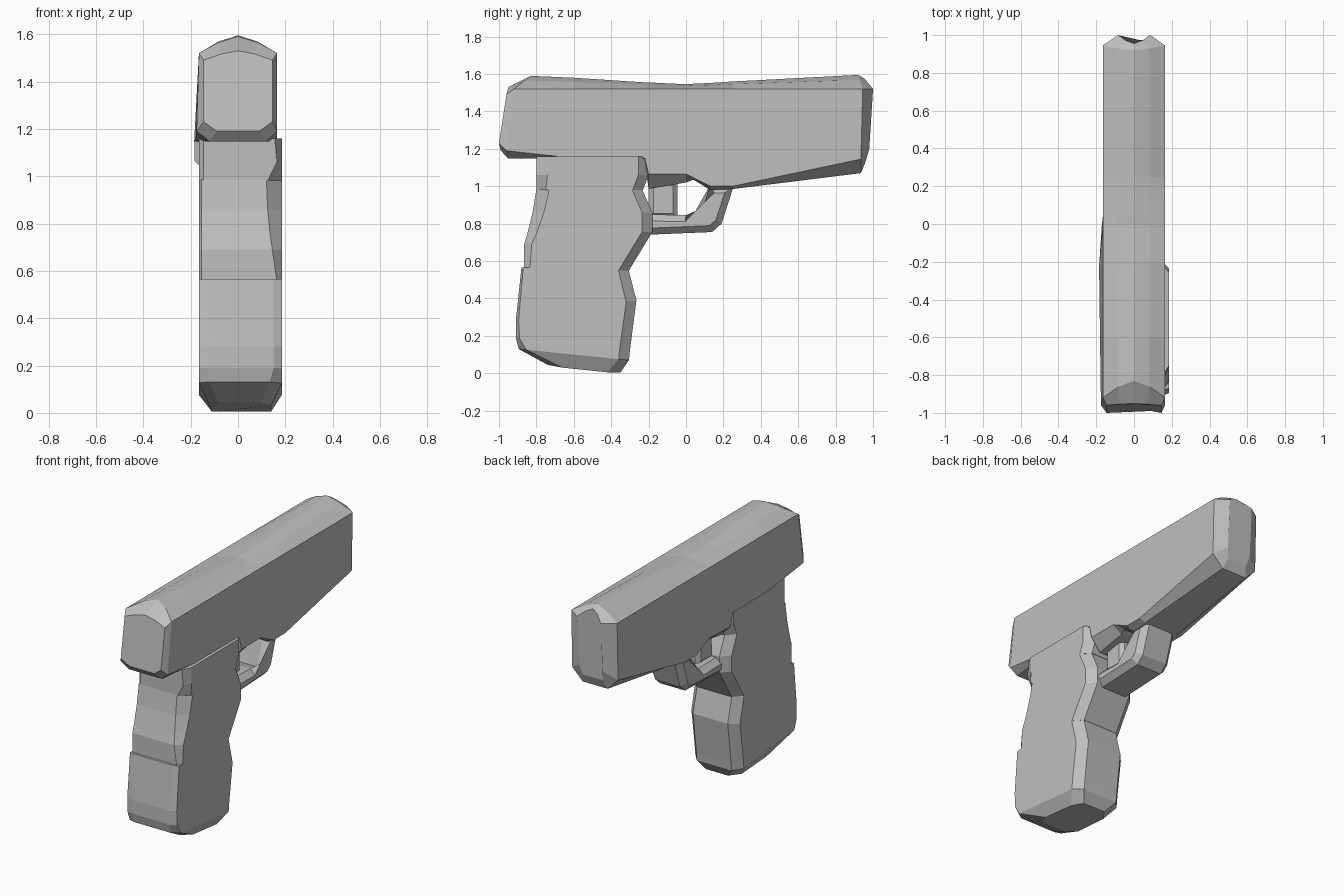
import bpy
import bmesh

cube = bpy.data.objects.get("Cube")
if cube:
    bpy.data.objects.remove(cube, do_unlink=True)

GREY = (0.52, 0.52, 0.52, 1)
grey = bpy.data.materials.new("plain grey")
grey.use_nodes = True
grey.diffuse_color = GREY
grey.node_tree.nodes["Principled BSDF"].inputs["Base Color"].default_value = GREY


def finish(name, bm):
    """Turn a bmesh into a flat shaded grey object."""
    bmesh.ops.recalc_face_normals(bm, faces=bm.faces[:])
    mesh = bpy.data.meshes.new(name)
    bm.to_mesh(mesh)
    bm.free()
    mesh.materials.append(grey)
    obj = bpy.data.objects.new(name, mesh)
    bpy.context.collection.objects.link(obj)
    return obj


def loft(name, rings):
    """Skin a row of equal rings and cap both ends."""
    bm = bmesh.new()
    rows = [[bm.verts.new(p) for p in ring] for ring in rings]
    n = len(rows[0])
    for a, b in zip(rows, rows[1:]):
        for i in range(n):
            j = (i + 1) % n
            bm.faces.new((a[i], a[j], b[j], b[i]))
    bm.faces.new(rows[0])
    bm.faces.new(rows[-1])
    return finish(name, bm)


def slab(name, profile, half_width, chamfer, x_mid=0):
    """Extrude a side profile (y, z) across x and chamfer its rims."""
    bm = bmesh.new()
    sides = [[bm.verts.new((x_mid + s * half_width, y, z)) for y, z in profile]
             for s in (-1, 1)]
    caps = [bm.faces.new(side) for side in sides]
    n = len(profile)
    for i in range(n):
        j = (i + 1) % n
        bm.faces.new((sides[0][i], sides[0][j], sides[1][j], sides[1][i]))
    rim = {e for f in caps for e in f.edges}
    bmesh.ops.bevel(bm, geom=list(rim), offset=chamfer, segments=1, affect='EDGES')
    return finish(name, bm)


def slide_ring(ridge, shoulder, low, bottom, w, wb, bulge=0):
    """Cross-section of the slide; each station is (y, z)."""
    mid = [0.35 * s + 0.65 * r for s, r in zip(shoulder, ridge)]
    return [(0, *ridge), (0.5 * w, *mid), (w, *shoulder), (w, *low), (wb, *bottom),
            (-wb, *bottom), (-w - bulge, *low), (-w, *shoulder), (-0.5 * w, *mid)]


def grip_ring(front, back, cx_left, cx_right, cy):
    """Horizontal grip section with cut corners; front and back are (y, z)."""
    left, right = 0.185, -0.165
    (yf, zf), (yb, zb) = front, back

    def level(y):
        return zf + (zb - zf) * (y - yf) / (yb - yf)

    flat = [(left - cx_left, yf), (left, yf + cy), (left, yb - 0.055), (left - 0.05, yb),
            (right + 0.05, yb), (right, yb - 0.055), (right, yf + cy * 0.4),
            (right + cx_right, yf)]
    return [(x, y, level(y)) for x, y in flat]


# Slide with the frame rail below it, front to back
loft("slide", [
    slide_ring((-0.95, 1.53), (-0.96, 1.49), (-1.0, 1.23), (-0.99, 1.19), 0.145, 0.09),
    slide_ring((-0.83, 1.59), (-0.92, 1.52), (-0.96, 1.19), (-0.95, 1.147), 0.165, 0.12, 0.01),
    slide_ring((-0.6, 1.58), (-0.6, 1.52), (-0.6, 1.15), (-0.6, 1.147), 0.165, 0.15, 0.015),
    slide_ring((-0.22, 1.555), (-0.22, 1.52), (-0.22, 1.15), (-0.22, 1.13), 0.165, 0.12, 0.02),
    slide_ring((-0.2, 1.555), (-0.2, 1.52), (-0.2, 1.065), (-0.2, 0.985), 0.165, 0.1, 0.018),
    slide_ring((0, 1.545), (0, 1.52), (0, 1.065), (0, 1.02), 0.165, 0.1, 0.005),
    slide_ring((0.04, 1.548), (0.04, 1.52), (0.04, 1.045), (0.04, 1.035), 0.165, 0.11),
    slide_ring((0.13, 1.552), (0.13, 1.52), (0.13, 1.0), (0.13, 0.98), 0.165, 0.12),
    slide_ring((0.25, 1.56), (0.25, 1.52), (0.25, 1.0), (0.25, 0.985), 0.165, 0.12),
    slide_ring((0.92, 1.595), (0.945, 1.52), (0.935, 1.145), (0.935, 1.07), 0.165, 0.09),
    slide_ring((0.955, 1.575), (1.0, 1.52), (0.98, 1.2), (0.96, 1.13), 0.085, 0.07),
])

# Frame block between the grip and the slide
loft("frame_block", [
    grip_ring((-0.8, 0.98), (-0.23, 0.98), 0.06, 0.02, 0.05),
    grip_ring((-0.8, 1.06), (-0.2, 1.06), 0.02, 0.02, 0.06),
    grip_ring((-0.8, 1.16), (-0.2, 1.16), 0.03, 0.02, 0.05),
])

# Upper grip, narrowing below the guard
loft("upper_grip", [
    grip_ring((-0.865, 0.55), (-0.305, 0.55), 0.02, 0.01, 0.03),
    grip_ring((-0.865, 0.69), (-0.22, 0.69), 0.04, 0.01, 0.04),
    grip_ring((-0.845, 0.76), (-0.18, 0.755), 0.05, 0.01, 0.05),
    grip_ring((-0.82, 0.86), (-0.18, 0.86), 0.06, 0.01, 0.06),
    grip_ring((-0.8, 0.985), (-0.235, 0.985), 0.065, 0.01, 0.07),
])

# Lower grip with its rounded, tilted foot
foot = [(0.13, -0.5, 0), (0.09, -0.37, 0), (-0.04, -0.35, 0.005), (-0.06, -0.36, 0.005),
        (-0.08, -0.37, 0), (-0.09, -0.5, 0), (-0.1, -0.72, 0.045), (0.1, -0.72, 0.045)]
foot = [(0.1, -0.74, 0.045), (0.14, -0.66, 0.03), (0.14, -0.42, 0.005), (0.1, -0.35, 0.005),
        (-0.06, -0.35, 0.005), (-0.11, -0.42, 0.005), (-0.12, -0.66, 0.03), (-0.08, -0.74, 0.045)]
loft("lower_grip", [
    foot,
    grip_ring((-0.895, 0.13), (-0.305, 0.07), 0.05, 0.04, 0.04),
    grip_ring((-0.91, 0.19), (-0.3, 0.12), 0.035, 0.04, 0.02),
    grip_ring((-0.91, 0.28), (-0.265, 0.39), 0.035, 0.05, 0.015),
    grip_ring((-0.88, 0.565), (-0.31, 0.565), 0.035, 0.005, 0.01),
])

# Trigger guard loop and the trigger inside it
slab("trigger_guard",
     [(-0.22, 0.74), (0.14, 0.755), (0.19, 0.8), (0.255, 1.0), (0.125, 1.0),
      (0.075, 0.825), (0, 0.845), (-0.22, 0.85)], 0.125, 0.035)
slab("trigger", [(-0.2, 0.83), (-0.045, 0.83), (-0.045, 1.03), (-0.2, 1.03)], 0.06, 0.025)
